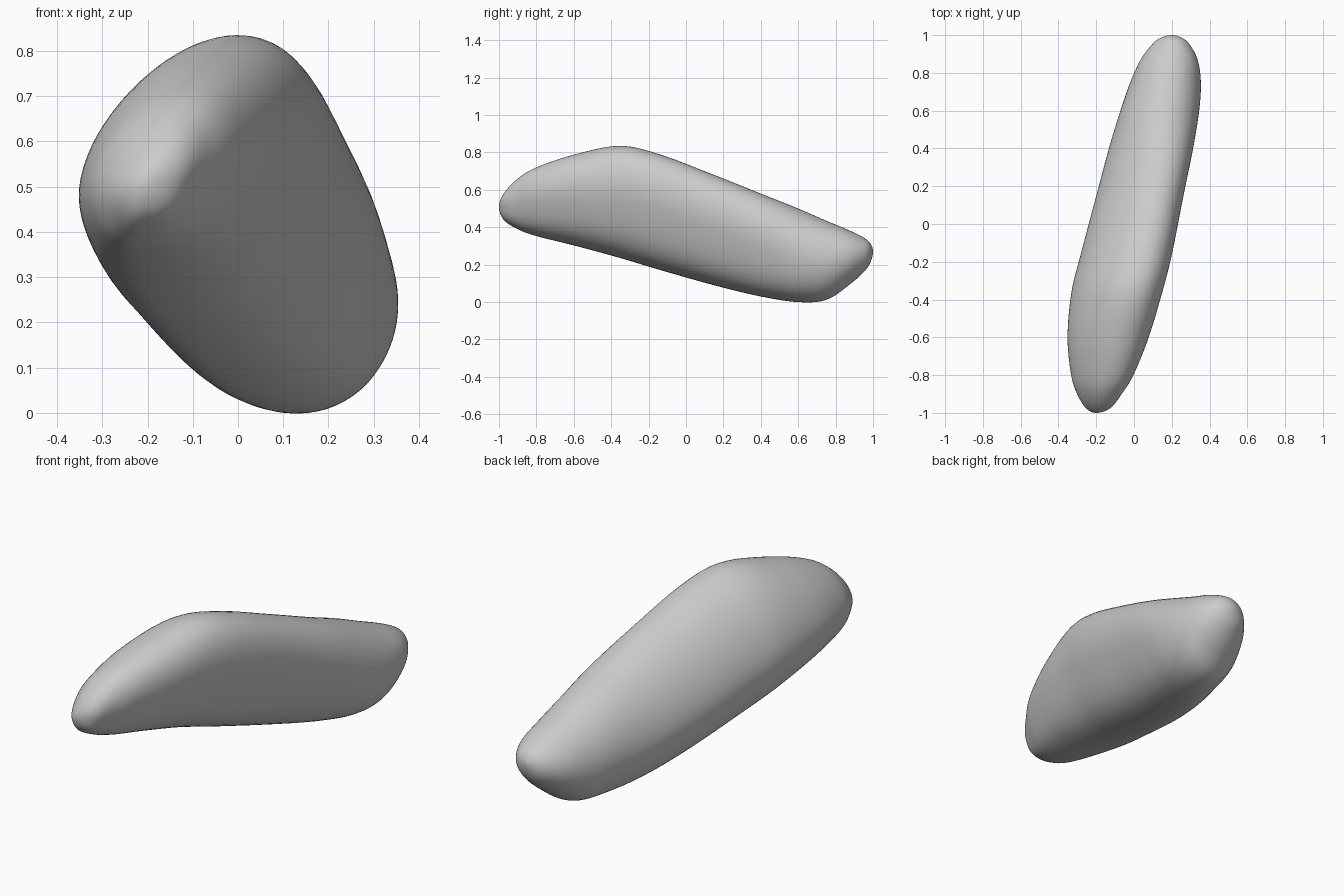
import bpy, bmesh, math

if "Cube" in bpy.data.objects:
    bpy.data.objects.remove(bpy.data.objects["Cube"])

# Cross-section stations: y, left x, right x, bottom z, top z, lean
STATIONS = [
    (-1.00, -.200, -.200, .510, .510, .36),
    (-.975, -.255, -.125, .440, .580, .36),
    (-.90, -.303, -.065, .390, .660, .36),
    (-.80, -.335, -.003, .353, .720, .36),
    (-.60, -.355, .078, .303, .788, .36),
    (-.36, -.335, .150, .238, .835, .38),
    (-.15, -.283, .203, .175, .793, .38),
    (.15, -.203, .262, .090, .680, .36),
    (.40, -.135, .313, .030, .580, .28),
    (.60, -.072, .345, .000, .500, .12),
    (.75, -.020, .354, .012, .435, .07),
    (.87, .035, .337, .090, .385, .08),
    (.95, .095, .295, .160, .345, .10),
    (.985, .140, .255, .210, .315, .10),
    (1.00, .200, .200, .270, .270, .10),
]
SEGMENTS, STEPS = 64, 6


def swapped(s):
    # Mirrored station beyond a tip, so the end closes with a round cap
    return (s[0], s[2], s[1], s[4], s[3], s[5])


def catmull(a, b, c, d, t):
    return tuple(.5 * (2 * q + (r - p) * t + (2 * p - 5 * q + 4 * r - s) * t * t
                       + (3 * q - p - 3 * r + s) * t ** 3)
                 for p, q, r, s in zip(a, b, c, d))


def section(s):
    # Leaning ellipse, fuller at lower right and flatter at lower left
    y, xl, xr, zl, zh, lean = s
    cx, w, cz, h = (xl + xr) / 2, (xr - xl) / 2, (zl + zh) / 2, (zh - zl) / 2
    fade = min(1, max(0, (.75 - y) / .35))
    for i in range(SEGMENTS):
        t = 2 * math.pi * i / SEGMENTS
        c, d = math.cos(t), math.sin(t)
        bump = 0
        if d < 0:
            bump = (.06 if c > 0 else -.04) * fade * math.sin(2 * t) ** 2
        yield (cx + w * (math.cos(t - lean) + math.copysign(bump, c * bump)), y,
               cz + h * (d - bump))


# Smooth interpolation between stations
keys = [swapped(STATIONS[1])] + STATIONS + [swapped(STATIONS[-2])]
fine = [catmull(*keys[i:i + 4], j / STEPS)
        for i in range(len(STATIONS) - 1) for j in range(STEPS)][1:]

# Lofted pebble body
bm = bmesh.new()
rings = [[bm.verts.new(p) for p in section(s)] for s in fine]
for a, b in zip(rings, rings[1:]):
    for i in range(SEGMENTS):
        j = (i + 1) % SEGMENTS
        bm.faces.new((a[i], a[j], b[j], b[i]))

# Rounded tips
for ring, s in ((rings[0], STATIONS[0]), (rings[-1], STATIONS[-1])):
    tip = bm.verts.new((s[1], s[0], s[3]))
    for i in range(SEGMENTS):
        bm.faces.new((ring[i], ring[(i + 1) % SEGMENTS], tip))

bmesh.ops.recalc_face_normals(bm, faces=bm.faces)
for f in bm.faces:
    f.smooth = True
mesh = bpy.data.meshes.new("stone")
bm.to_mesh(mesh)
bm.free()
stone = bpy.data.objects.new("stone", mesh)
bpy.context.collection.objects.link(stone)
